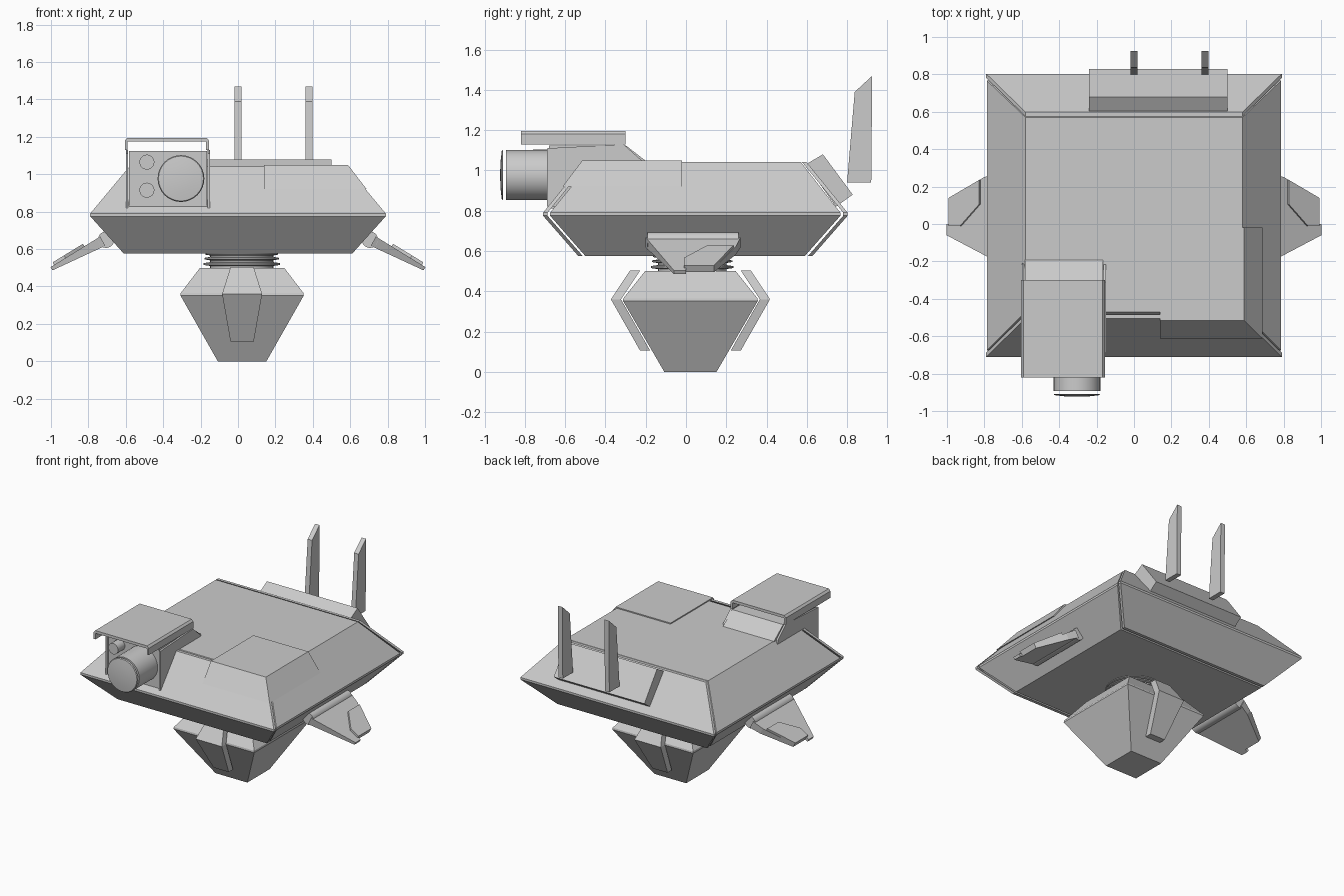
import bpy, bmesh, math
from mathutils import Vector

if "Cube" in bpy.data.objects:
    bpy.data.objects.remove(bpy.data.objects["Cube"])

GREY = bpy.data.materials.new("light grey")
GREY.diffuse_color = (0.6, 0.6, 0.6, 1)
GREY.use_nodes = True
GREY.node_tree.nodes["Principled BSDF"].inputs["Base Color"].default_value = GREY.diffuse_color


def loft(name, rings):
    """Closed solid bridging rings that share a vertex count."""
    bm = bmesh.new()
    loops = [[bm.verts.new(p) for p in r] for r in rings]
    n = len(loops[0])
    bm.faces.new(loops[0][::-1])
    bm.faces.new(loops[-1])
    for a, b in zip(loops, loops[1:]):
        for i in range(n):
            j = (i + 1) % n
            bm.faces.new((a[i], a[j], b[j], b[i]))
    bmesh.ops.recalc_face_normals(bm, faces=bm.faces)
    me = bpy.data.meshes.new(name)
    bm.to_mesh(me)
    bm.free()
    me.materials.append(GREY)
    ob = bpy.data.objects.new(name, me)
    bpy.context.collection.objects.link(ob)
    return ob


def rect(x0, x1, y0, y1, z):
    return [(x0, y0, z), (x1, y0, z), (x1, y1, z), (x0, y1, z)]


def side_profile(name, pts, x0, x1):
    """Extrude a (y, z) profile along x."""
    return loft(name, [[(x, y, z) for y, z in pts] for x in (x0, x1)])


def lathe(name, center, axis, profile, n=32):
    """Revolve (radius, distance) steps around the y or z axis."""
    rings = []
    for r, d in profile:
        ring = []
        for i in range(n):
            a = 2 * math.pi * i / n
            u, v = r * math.cos(a), r * math.sin(a)
            off = (u, d, v) if axis == 'y' else (u, v, d)
            ring.append(Vector(center) + Vector(off))
        rings.append(ring)
    ob = loft(name, rings)
    bpy.context.view_layer.objects.active = ob
    ob.select_set(True)
    bpy.ops.object.shade_smooth_by_angle(angle=math.radians(35))
    ob.select_set(False)
    return ob


# Hull core
loft("hull", [rect(-.61, .61, -.50, .59, .575),
              rect(-.787, .787, -.675, .767, .775),
              rect(-.787, .787, -.675, .767, .79),
              rect(-.58, .58, -.47, .57, 1.042)])

# Front and rear armour plates, separated from the hull by a thin gap
LEVELS = [(.61, .535, .575), (.79, .71, .775), (.79, .71, .79), (.58, .505, 1.042)]
for name, s, shift in (("front_plate", -1, 0), ("rear_plate", 1, .093)):
    loft(name, [rect(-w, w, s * (d + shift), s * (d + shift - .022), z)
                for w, d, z in LEVELS])

# Raised corner hatch
loft("hatch", [rect(.14, .688, -.613, -.02, .92),
               rect(.14, .588, -.515, -.02, 1.05)])

# Rear equipment box with two blade antennas
side_profile("rear_box", [(.595, 1.03), (.68, 1.08), (.828, .88), (.745, .82)], -.24, .50)
for i, x in enumerate((0, .38)):
    side_profile(f"antenna_{i}", [(.80, .94), (.92, .94), (.925, 1.47), (.838, 1.39)],
                 x - .018, x + .018)

# Sensor housing, cheek plates and hood
side_profile("sensor_body", [(-.68, .81), (-.30, .81), (-.18, 1.0), (-.19, 1.04),
                             (-.30, 1.125), (-.68, 1.125)], -.583, -.167)
for i, x in enumerate((-.60, -.163)):
    side_profile(f"cheek_plate_{i}", [(-.69, .82), (-.45, .82), (-.21, 1.02),
                                      (-.22, 1.05), (-.31, 1.13), (-.69, 1.11)],
                 x, x + .013)
hood = [(-.605, 1.13), (-.605, 1.18), (-.592, 1.195), (-.168, 1.195), (-.155, 1.18),
        (-.155, 1.13), (-.17, 1.13), (-.17, 1.175), (-.59, 1.175), (-.59, 1.13)]
loft("hood", [[(x, y, z) for x, z in hood] for y in (-.82, -.30)])

# Main lens with front glass, and two small sensors
lathe("lens_barrel", (-.305, 0, .977), 'y', [(.125, -.66), (.125, -.893)])
lathe("lens_glass", (-.305, 0, .977), 'y', [(.125, -.908), (.12, -.915), (.07, -.921), (.02, -.923)])
for i, z in enumerate((.915, 1.065)):
    lathe(f"small_sensor_{i}", (-.487, 0, z), 'y', [(.04, -.66), (.04, -.76)], 20)

# Ribbed neck
lathe("neck", (.02, .03, 0), 'z',
      [(.17, .48), (.17, .51), (.205, .515), (.205, .525), (.17, .53), (.17, .54),
       (.20, .545), (.20, .553), (.17, .558), (.17, .566), (.195, .57), (.195, .60)])

# Lower pod
C = .022
loft("pod", [rect(C - w, C + w, C - d, C + d, z) for w, d, z in
             ((.13, .13, 0), (.33, .335, .352), (.328, .333, .365), (.225, .225, .50))])

# Shield plates on the front and rear of the pod
for name, s in (("pod_front_shield", -1), ("pod_rear_shield", 1)):
    loft(name, [rect(C - w, C + w, C + s * (d + .05), C + s * d, z) for w, d, z in
                ((.062, .20, .105), (.107, .345, .36), (.062, .25, .503))])

# Side fins with hinge rods and raised panels, mirrored
ROOT, TIP = Vector((.725, 0, .645)), Vector((1.0, 0, .5))
UP = Vector((.47, 0, .88))
FIN = [(-.2, 0), (.27, 0), (.25, .25), (.14, .93), (0, .93), (0, 1), (-.06, 1)]
PANEL = [(-.01, .93), (-.01, .70), (.105, .32), (.235, .32), (.14, .93)]


def fin_ring(outline, low, high, mirror):
    ring = []
    for y, s in outline:
        p = ROOT.lerp(TIP, s) + UP * (low + (high - low) * s)
        ring.append((p.x * mirror, y, p.z))
    return ring


for side, m in (("right", 1), ("left", -1)):
    lathe(side + "_hinge", (m * .705, 0, .65), 'y', [(.044, -.19), (.044, .26)], 20)
    loft(side + "_fin", [fin_ring(FIN, -.032, -.016, m), fin_ring(FIN, .025, .004, m)])
    loft(side + "_fin_panel", [fin_ring(PANEL, .01, 0, m), fin_ring(PANEL, .04, .02, m)])
